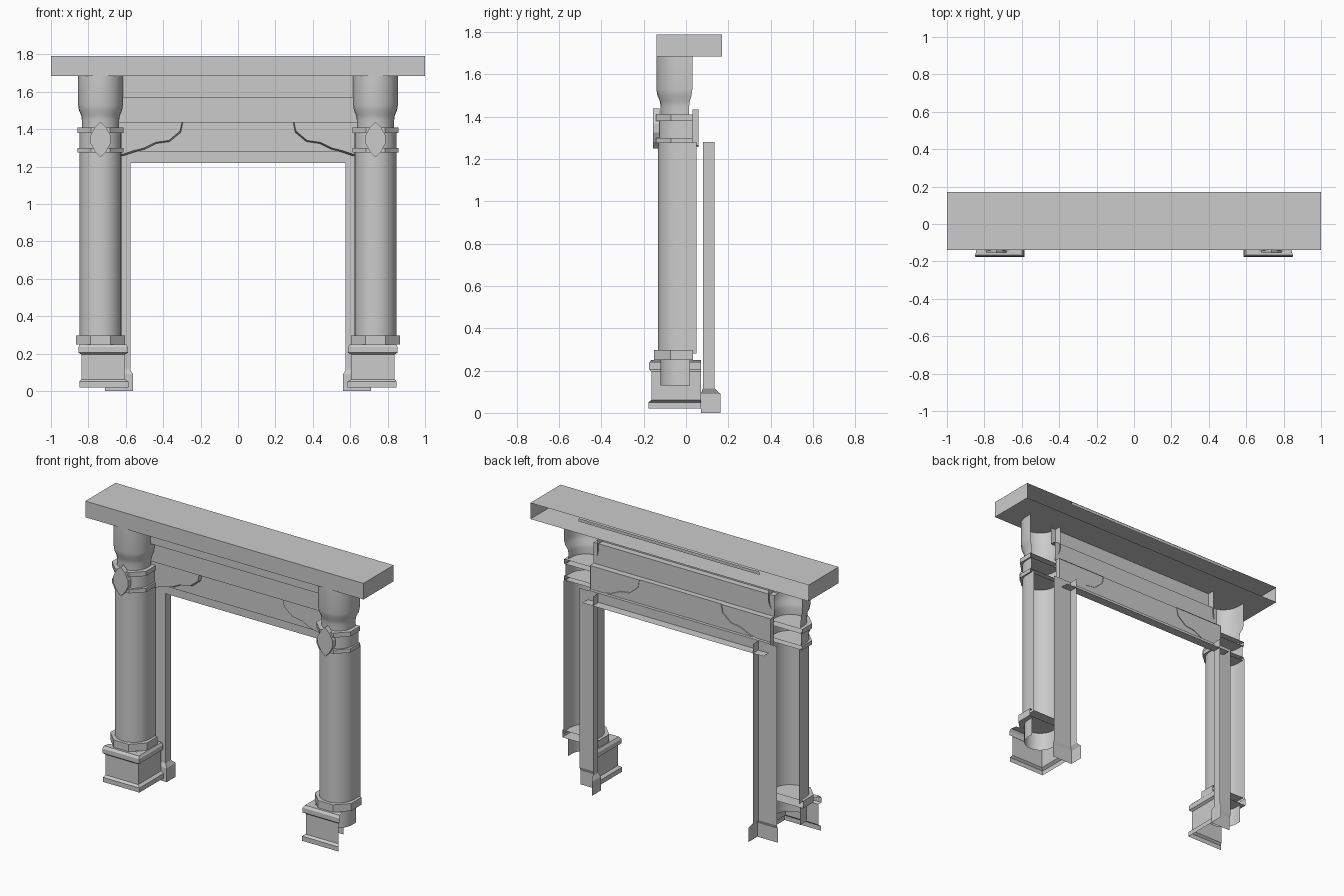
import bpy, math

if "Cube" in bpy.data.objects:
    bpy.data.objects.remove(bpy.data.objects["Cube"])

CX, CY = 0.735, -0.02   # column axis (right side, mirrored to the left)


def loft(name, sections, closed=False, top=False, bottom=False, mirror=True, smooth=False):
    """Skin a list of equal-length point rows into one surface."""
    n = len(sections[0])
    verts = [p for s in sections for p in s]
    faces = []
    for k in range(len(sections) - 1):
        for i in range(n if closed else n - 1):
            j = (i + 1) % n
            faces.append((k*n + i, k*n + j, (k+1)*n + j, (k+1)*n + i))
    last = (len(sections) - 1) * n
    if top:
        faces.append(tuple(range(last, last + n)))
    if bottom:
        faces.append(tuple(reversed(range(n))))
    me = bpy.data.meshes.new(name)
    me.from_pydata(verts, [], faces)
    ob = bpy.data.objects.new(name, me)
    bpy.context.collection.objects.link(ob)
    if mirror:
        ob.modifiers.new("Mirror", 'MIRROR').use_mirror_merge = False
    if smooth:
        bpy.ops.object.select_all(action='DESELECT')
        ob.select_set(True)
        bpy.context.view_layer.objects.active = ob
        bpy.ops.object.shade_smooth_by_angle(angle=math.radians(40))
    return ob


def octagon(r, z):
    """Open-backed octagon: five faces around the front."""
    R = r / math.cos(math.pi / 8)
    angles = [math.radians(157.5 + 45 * i) for i in range(6)]
    return [(CX + R*math.cos(a), CY + R*math.sin(a), z) for a in angles]


def half_round(r, z, back, n=12):
    """Half circle to the front with straight flanks to the back."""
    arc = [(CX + r*math.cos(math.pi*(1 + i/n)), CY + r*math.sin(math.pi*(1 + i/n)), z)
           for i in range(n + 1)]
    return [(CX - r, back, z)] + arc + [(CX + r, back, z)]


def corner(x0, yf, x1, yb, z):
    """Inner side and front of a pier."""
    return [(x0, yb, z), (x0, yf, z), (x1, yf, z)]


# Mantel shelf, open at the back, with a thin wall strip
shelf = [(-1, .17), (-1, -.14), (1, -.14), (1, .17)]
loft("mantel_shelf", [[(x, y, z) for x, y in shelf] for z in (1.685, 1.79)],
     top=True, bottom=True, mirror=False)
loft("shelf_back_strip", [[(.65, .175, z), (-.65, .175, z)] for z in (1.765, 1.785)], mirror=False)

# Stepped frieze and lintel
frieze = [(-.02, 1.685), (-.02, 1.57), (.02, 1.57), (.02, 1.435), (.055, 1.435),
          (.055, 1.28), (.075, 1.28), (.075, 1.22), (.135, 1.22)]
loft("frieze", [[(x, y, z) for y, z in frieze] for x in (-.65, .65)], mirror=False)

# Scalloped corner brackets
edge = [(.30, 1.435), (.31, 1.39), (.37, 1.34), (.44, 1.33), (.50, 1.30),
        (.56, 1.285), (.62, 1.265)]
rest = [(.65, 1.265), (.65, 1.435)]
loft("corner_bracket",
     [[(x - .006, .06, z - (.008 if i else 0)) for i, (x, z) in enumerate(edge)]
      + [(x, .06, z) for x, z in rest],
      [(x, .03, z) for x, z in edge + rest]], closed=True, top=True)

# Column shaft, stub, neck and capital
loft("column_shaft", [half_round(.112, z, .05) for z in (.28, 1.28)], smooth=True)
loft("shaft_stub", [half_round(.10, z, .02) for z in (.13, .25)], smooth=True)
loft("column_neck", [half_round(.112, z, .03) for z in (1.295, 1.385)], smooth=True)
capital = [(.10, 1.40, .015), (.10, 1.45, .015), (.104, 1.475, .018), (.115, 1.50, .026),
           (.12, 1.53, .03), (.12, 1.685, .03)]
loft("column_capital", [half_round(r, z, b) for r, z, b in capital], smooth=True)

# Octagonal rings
for name, r, z0, z1 in (("upper_collar", .122, 1.38, 1.41),
                        ("lower_collar", .122, 1.275, 1.30),
                        ("base_ring", .131, .25, .298)):
    loft(name, [octagon(r, z0), octagon(r, z1)], top=True, bottom=True)

# Pointed medallion on the collars
half = [(0, -.095), (.03, -.065), (.054, -.02), (.054, .02), (.03, .065), (0, .095)]
lozenge = half + [(-x, z) for x, z in half[-2:0:-1]]
loft("medallion", [[(CX + x, y, 1.345 + z) for x, z in lozenge] for y in (-.125, -.156)],
     closed=True, top=True, bottom=True)

# Plinth: foot moulding, block and cap
plinth = [(.585, -.177, .848, .02), (.585, -.177, .848, .05), (.603, -.163, .838, .062),
          (.603, -.163, .838, .195), (.588, -.175, .852, .205), (.588, -.175, .852, .235),
          (.598, -.165, .848, .25), (.64, -.125, .84, .25)]
loft("plinth", [corner(x0, yf, x1, .07, z) for x0, yf, x1, z in plinth])

# Inner jamb with flared foot
loft("jamb", [corner(.562, .07, .71, .163, 0), corner(.562, .07, .71, .163, .09),
              corner(.576, .08, .71, .135, .115), corner(.576, .08, .71, .135, 1.28)])
